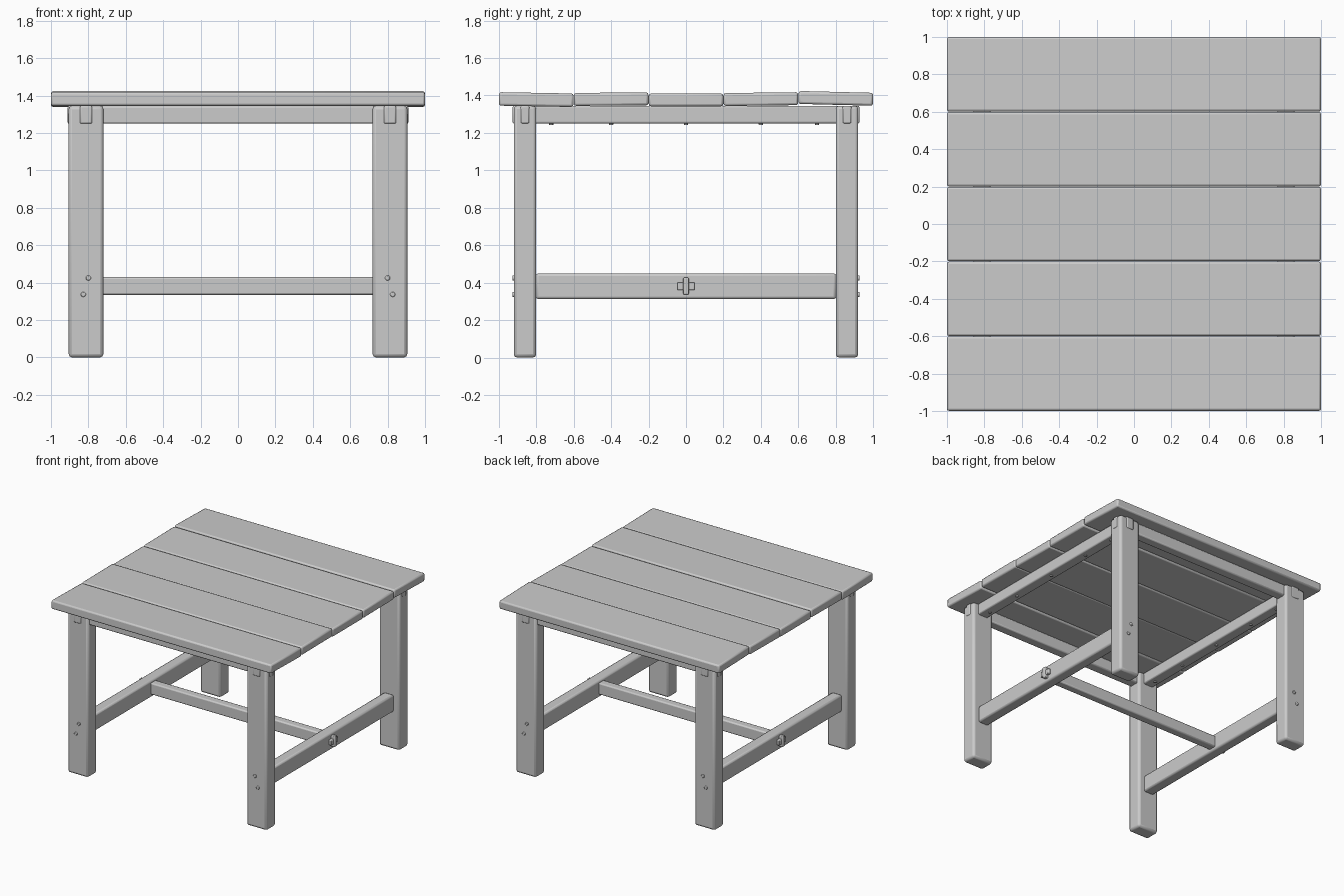
import bpy
import bmesh
from math import radians
from mathutils import Matrix, Vector

if "Cube" in bpy.data.objects:
    bpy.data.objects.remove(bpy.data.objects["Cube"])


def finish(ob, bevel, segments=2):
    """Rounded worn edges plus smooth shading."""
    if bevel:
        mod = ob.modifiers.new("edges", 'BEVEL')
        mod.width = bevel
        mod.segments = segments
        mod.limit_method = 'ANGLE'
    bpy.ops.object.select_all(action='DESELECT')
    ob.select_set(True)
    bpy.context.view_layer.objects.active = ob
    bpy.ops.object.shade_smooth_by_angle(angle=radians(40))
    return ob


def box(name, lo, hi, bevel=0.01, tilt=0.0):
    """Bevelled box between two corners, tilted about x."""
    lo, hi = Vector(lo), Vector(hi)
    bm = bmesh.new()
    bmesh.ops.create_cube(bm, size=1)
    bmesh.ops.scale(bm, vec=hi - lo, verts=bm.verts)
    me = bpy.data.meshes.new(name)
    bm.to_mesh(me)
    bm.free()
    ob = bpy.data.objects.new(name, me)
    bpy.context.collection.objects.link(ob)
    ob.location = (lo + hi) / 2
    ob.rotation_euler.x = tilt
    return finish(ob, bevel)


def pegs(name, points, axis, radius=0.014, length=0.03):
    """Group of short dowel heads along one axis."""
    bm = bmesh.new()
    turn = Matrix.Rotation(radians(90), 4, 'X') if axis == 'Y' else Matrix()
    for p in points:
        bmesh.ops.create_cone(bm, cap_ends=True, segments=12, radius1=radius,
                              radius2=radius, depth=length,
                              matrix=Matrix.Translation(p) @ turn)
    me = bpy.data.meshes.new(name)
    bm.to_mesh(me)
    bm.free()
    ob = bpy.data.objects.new(name, me)
    bpy.context.collection.objects.link(ob)
    return finish(ob, 0.004)


# Tabletop planks, slightly uneven: bottom z, top z, tilt
planks = [(1.342, 1.414, -0.018), (1.346, 1.415, 0.008), (1.342, 1.410, 0.0),
          (1.346, 1.415, 0.012), (1.350, 1.419, -0.025)]
for i, (z0, z1, tilt) in enumerate(planks):
    y0 = -1 + 0.4 * i
    box(f"tabletop_plank_{i + 1}", (-1, y0 + 0.001, z0), (1, y0 + 0.399, z1),
        0.012, tilt)

# Legs with exposed joint ends and dowels
for sx, xn in ((-1, "left"), (1, "right")):
    for sy, yn in ((-1, "front"), (1, "back")):
        tag = f"{yn}_{xn}"
        cx, cy = sx * 0.8125, sy * 0.86
        box(f"{tag}_leg", (cx - 0.0925, cy - 0.06, 0), (cx + 0.0925, cy + 0.06, 1.345), 0.018)
        box(f"{tag}_side_rail_tenon", (cx - 0.033, cy - 0.066, 1.25),
            (cx + 0.033, cy + 0.066, 1.345), 0.008)
        box(f"{tag}_cross_rail_tenon", (cx - 0.098, cy - 0.023, 1.25),
            (cx + 0.098, cy + 0.023, 1.345), 0.008)
        pegs(f"{tag}_leg_dowels", [(sx * 0.80, sy * 0.913, 0.425),
                                   (sx * 0.827, sy * 0.913, 0.337)], 'Y')

# Front and back rails under the top
for sy, yn in ((-1, "front"), (1, "back")):
    cy = sy * 0.86
    box(f"{yn}_rail", (-0.73, cy - 0.04, 1.25), (0.73, cy + 0.04, 1.345))

# Side rails, lower stretchers and the wedged joint on each side
for sx, xn in ((-1, "left"), (1, "right")):
    cx = sx * 0.8125
    box(f"{xn}_rail", (cx - 0.045, -0.81, 1.25), (cx + 0.045, 0.81, 1.345))
    pegs(f"{xn}_rail_dowels", [(cx, y, 1.252) for y in (-0.72, -0.4, 0, 0.4, 0.7)], 'Z', 0.012, 0.02)
    box(f"{xn}_stretcher", (cx - 0.045, -0.803, 0.312), (cx + 0.045, 0.803, 0.45), 0.014)
    ex = sx * 0.86
    box(f"{xn}_stretcher_tenon", (ex - 0.02, -0.046, 0.36), (ex + 0.02, 0.046, 0.402), 0.005)
    box(f"{xn}_stretcher_wedge", (ex - 0.028, -0.015, 0.337), (ex + 0.028, 0.015, 0.427), 0.005)

# Middle stretcher joining both sides
box("middle_stretcher", (-0.78, -0.034, 0.335), (0.78, 0.034, 0.43))
